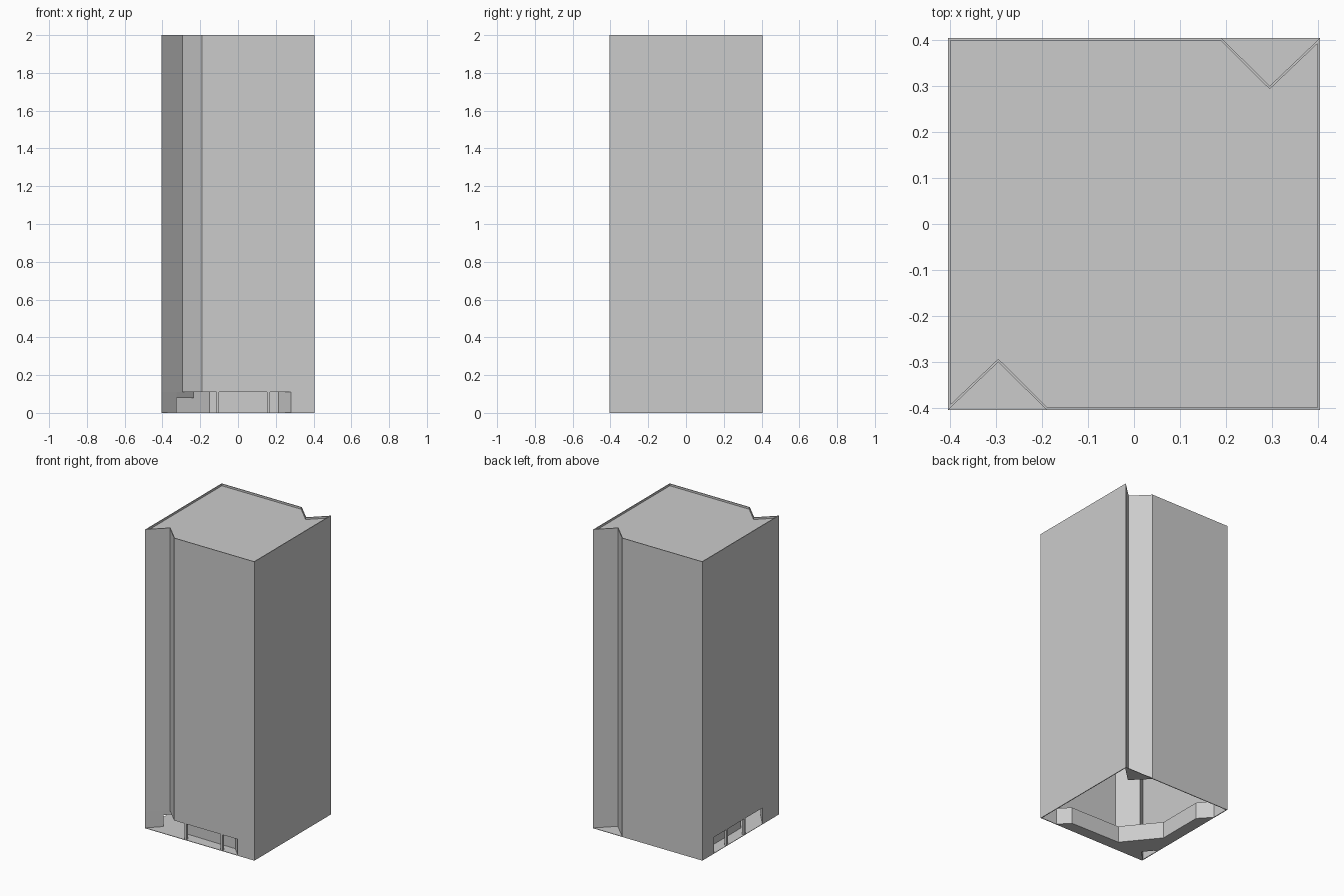
import bpy
import bmesh
from mathutils import Vector

cube = bpy.data.objects.get("Cube")
if cube:
    bpy.data.objects.remove(cube, do_unlink=True)

mat = bpy.data.materials.new("plain_grey")
mat.use_nodes = True
GREY = (0.6, 0.6, 0.6, 1)
mat.diffuse_color = GREY
mat.node_tree.nodes["Principled BSDF"].inputs["Base Color"].default_value = GREY

H = 0.404       # half width of the tower
SKIN = 0.005    # wall thickness
LOBBY = 0.11    # height of the recessed ground storey
DOOR = 0.08     # height of the corner doorway
TOP = 2.0


def finish(name, bm):
    bmesh.ops.recalc_face_normals(bm, faces=bm.faces)
    mesh = bpy.data.meshes.new(name)
    bm.to_mesh(mesh)
    bm.free()
    mesh.materials.append(mat)
    obj = bpy.data.objects.new(name, mesh)
    bpy.context.collection.objects.link(obj)
    return obj


def offset(points, dist, closed):
    """Shift a path to its left with mitred corners."""
    pts = [Vector(p) for p in points]
    n = len(pts)
    result = []
    for i, p in enumerate(pts):
        dirs = []
        if closed or i > 0:
            dirs.append((p - pts[i - 1]).normalized())
        if closed or i < n - 1:
            dirs.append((pts[(i + 1) % n] - p).normalized())
        normals = [Vector((-d.y, d.x)) for d in dirs]
        mitre = sum(normals, Vector((0, 0))).normalized()
        result.append(p + mitre * dist / mitre.dot(normals[0]))
    return result


def slab(name, points, z0, z1):
    """Solid plate with the given outline."""
    bm = bmesh.new()
    low = [bm.verts.new((p[0], p[1], z0)) for p in points]
    high = [bm.verts.new((p[0], p[1], z1)) for p in points]
    n = len(points)
    bm.faces.new(low[::-1])
    bm.faces.new(high)
    for i in range(n):
        j = (i + 1) % n
        bm.faces.new((low[i], low[j], high[j], high[i]))
    return finish(name, bm)


def wall(name, points, z0, z1, closed=False):
    """Thin upright wall along a path, thickened to the left."""
    bm = bmesh.new()
    inner = offset(points, SKIN, closed)
    rings = []
    for p, q in zip(points, inner):
        corners = ((p, z0), (p, z1), (q, z1), (q, z0))
        rings.append([bm.verts.new((c[0], c[1], z)) for c, z in corners])
    n = len(rings)
    for i in range(n if closed else n - 1):
        a, b = rings[i], rings[(i + 1) % n]
        for k in range(4):
            m = (k + 1) % 4
            bm.faces.new((a[k], b[k], b[m], a[m]))
    if not closed:
        bm.faces.new(rings[0])
        bm.faces.new(rings[-1][::-1])
    return finish(name, bm)


# Tower skin: square plan with a V groove in two opposite corners
half = [(-H, -H), (-0.295, -0.3), (-0.19, -H), (H, -H)]
outline = half + [(-x, -y) for x, y in half]
wall("tower_skin", outline, LOBBY, TOP, closed=True)

# Roof slightly below the parapet
slab("roof", offset(outline, SKIN, True), 1.98, 1.987)

# Ground storey: closed sides, recessed lobby and corner pier
wall("base_walls", [(0.28, -H)] + outline[3:] + [(-H, 0.28)], 0, LOBBY)
lobby = [(-H, 0.28), (-0.33, 0.2), (-0.33, -0.11),
         (-0.15, -0.33), (0.215, -0.335), (0.28, -H)]
wall("lobby_wall", lobby, 0, LOBBY)
pier_in, pier_side = (-0.325, -0.325), (-H, -0.23)
wall("corner_pier", [(-H, -H), pier_in, pier_side], 0, LOBBY, closed=True)
wall("door_lintel", [pier_in, (-0.235, -0.23)], DOOR, LOBBY)

# Pavement in the recess and the rear groove, and the soffit above
slab("pavement", [(-H, -H), pier_in, pier_side] + lobby, 0, 0.003)
slab("groove_pavement", outline[4:7], 0, 0.003)
slab("soffit", outline[:3] + lobby[::-1], LOBBY, LOBBY + 0.004)

# Slender columns along the two open sides
W = 0.015
columns = [("front_column", x, -H + W / 2) for x in (-0.107, 0.162)]
columns += [("side_column", -H + W / 2, y) for y in (-0.045, 0.142)]
for name, x, y in columns:
    square = [(x + sx * W / 2, y + sy * W / 2)
              for sx, sy in ((-1, -1), (1, -1), (1, 1), (-1, 1))]
    slab(name, square, 0, LOBBY)
